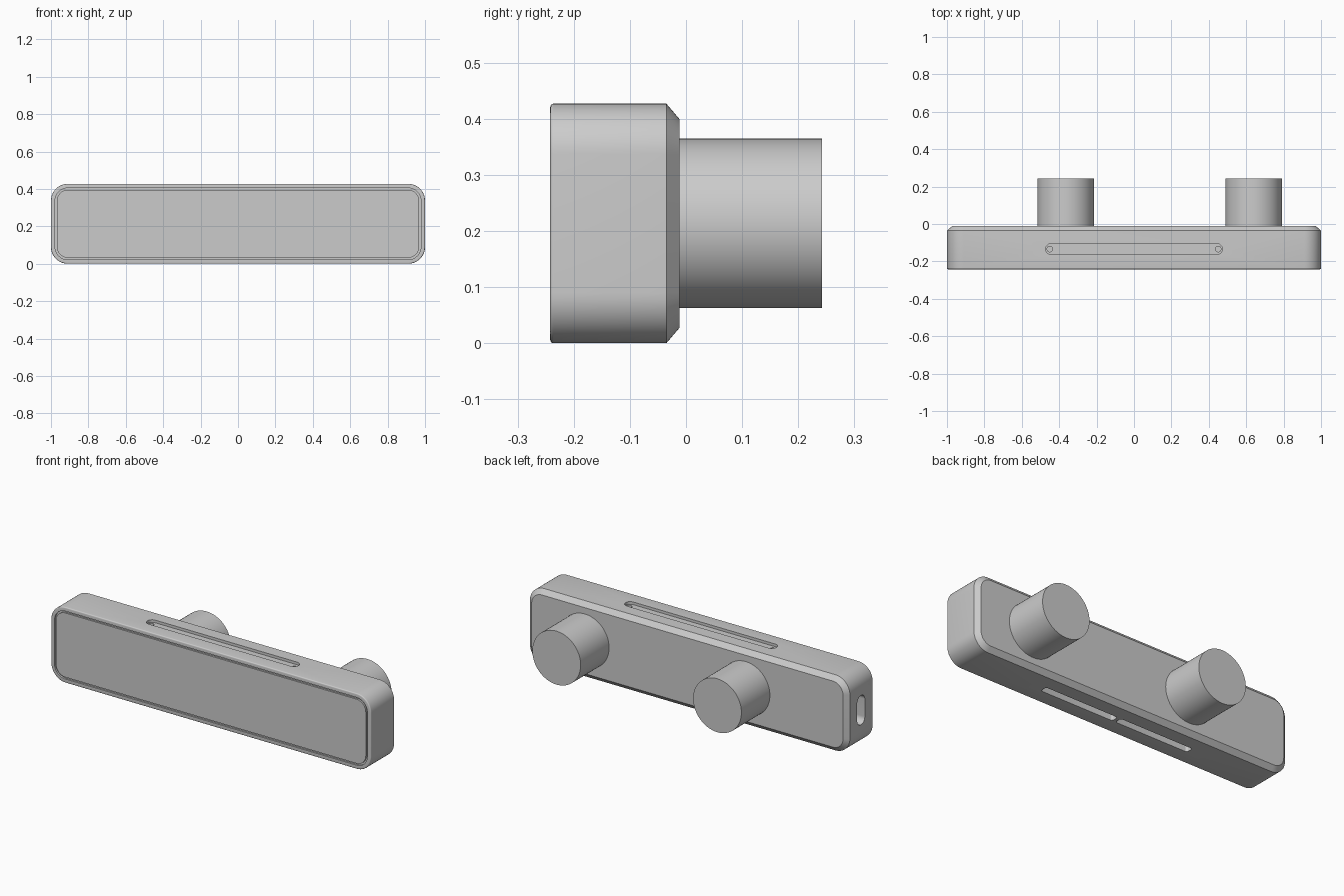
import bpy, bmesh
from math import pi, cos, sin, radians
from mathutils import Matrix, Vector

cube = bpy.data.objects.get("Cube")
if cube:
    bpy.data.objects.remove(cube, do_unlink=True)

grey = bpy.data.materials.new("neutral grey")
grey.use_nodes = True
colour = (0.6, 0.6, 0.6, 1)
grey.diffuse_color = colour
grey.node_tree.nodes["Principled BSDF"].inputs["Base Color"].default_value = colour


def outline(half_w, half_h, radius, steps):
    """Points of a rounded rectangle, counter-clockwise."""
    points = []
    for corner, (sx, sy) in enumerate(((1, 1), (-1, 1), (-1, -1), (1, -1))):
        for i in range(steps + 1):
            a = (corner + i / steps) * pi / 2
            points.append((sx * (half_w - radius) + radius * cos(a),
                           sy * (half_h - radius) + radius * sin(a)))
    return points


def loft(name, half_w, half_h, radius, rings, place, steps=12):
    """Join rounded outlines, one for each (height, inset), and cap both ends."""
    bm = bmesh.new()
    loops = []
    for height, inset in rings:
        pts = outline(half_w - inset, half_h - inset, max(radius - inset, 0.01), steps)
        loops.append([bm.verts.new((x, y, height)) for x, y in pts])
    for low, high in zip(loops, loops[1:]):
        for i in range(len(low)):
            j = (i + 1) % len(low)
            bm.faces.new((low[i], low[j], high[j], high[i]))
    bm.faces.new(loops[0][::-1])
    bm.faces.new(loops[-1])
    bmesh.ops.remove_doubles(bm, verts=bm.verts, dist=1e-5)
    bmesh.ops.recalc_face_normals(bm, faces=bm.faces)
    bm.transform(place)
    mesh = bpy.data.meshes.new(name)
    bm.to_mesh(mesh)
    bm.free()
    mesh.materials.append(grey)
    obj = bpy.data.objects.new(name, mesh)
    bpy.context.collection.objects.link(obj)
    return obj


def activate(obj):
    bpy.ops.object.select_all(action='DESELECT')
    obj.select_set(True)
    bpy.context.view_layer.objects.active = obj


def cut(target, cutter):
    activate(target)
    mod = target.modifiers.new("cut", 'BOOLEAN')
    mod.operation = 'DIFFERENCE'
    mod.solver = 'EXACT'
    mod.object = cutter
    bpy.ops.object.modifier_apply(modifier=mod.name)
    bpy.data.objects.remove(cutter, do_unlink=True)


HEIGHT = 0.427
MID = HEIGHT / 2
SLOT_Y = -0.134
to_front = Matrix.Rotation(pi / 2, 4, 'X')     # heights run towards the front
to_side = Matrix.Rotation(-pi / 2, 4, 'Y')     # heights run towards -x


def at(x, y, z):
    return Matrix.Translation(Vector((x, y, z)))


# Body: chamfered back, rounded front edge, thin groove around the front panel
edge = 0.006
front = 0.242
rings = [(0.012, 0.027), (0.035, 0)]
rings += [(front - edge + edge * sin(a), edge - edge * cos(a))
          for a in (i * pi / 8 for i in range(5))]
rings += [(front, 0.022), (front - 0.01, 0.022), (front - 0.01, 0.032), (front, 0.032)]
body = loft("body", 1, MID, 0.09, rings, at(0, 0, MID) @ to_front)

# Long shallow slot on top with a small pit at each end
cut(body, loft("top_slot_cutter", 0.472, 0.029, 0.029, [(-0.015, 0), (0.05, 0)],
               at(0, SLOT_Y, HEIGHT)))
for x in (-0.45, 0.45):
    cut(body, loft("pit_cutter", 0.015, 0.015, 0.015, [(-0.025, 0), (0.05, 0)],
                   at(x, SLOT_Y, HEIGHT), 6))

# Two vents underneath
for x in (-0.24, 0.24):
    cut(body, loft("vent_cutter", 0.23, 0.021, 0.012, [(-0.05, 0), (0.06, 0)],
                   at(x, SLOT_Y, 0), 6))

# Upright port in the right end
cut(body, loft("port_cutter", 0.083, 0.034, 0.034, [(-0.08, 0), (0.05, 0)],
               at(-1, SLOT_Y, MID) @ to_side))

# Two round mounts on the back
parts = [body]
for name, x in (("right_mount", -0.365), ("left_mount", 0.64)):
    parts.append(loft(name, 0.151, 0.151, 0.151, [(-0.242, 0), (0.02, 0)],
                      at(x, 0, MID) @ to_front, 16))

for part in parts:
    activate(part)
    bpy.ops.object.shade_smooth_by_angle(angle=radians(30))
